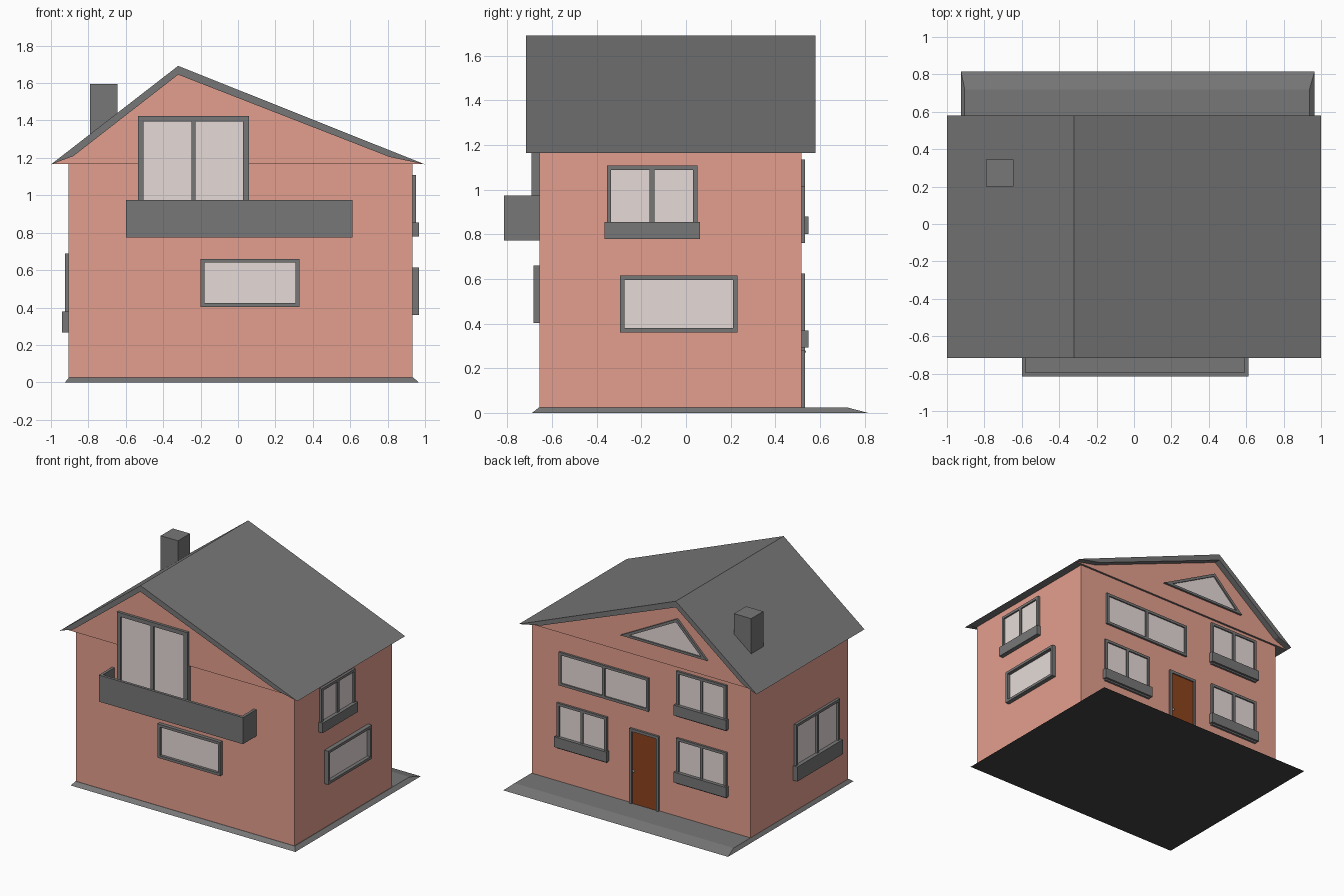
import bpy, bmesh
from mathutils import Vector

if "Cube" in bpy.data.objects:
    bpy.data.objects.remove(bpy.data.objects["Cube"])


def material(name, rgb):
    m = bpy.data.materials.new(name)
    m.diffuse_color = (*rgb, 1)
    m.use_nodes = True
    m.node_tree.nodes["Principled BSDF"].inputs["Base Color"].default_value = m.diffuse_color
    return m


SALMON = material("salmon_wall", (0.775, 0.345, 0.268))
GREY = material("dark_grey", (0.185, 0.185, 0.185))
GLASS = material("pale_glass", (0.79, 0.71, 0.685))
BROWN = material("brown_door", (0.27, 0.056, 0.012))
METAL = material("light_metal", (0.6, 0.6, 0.6))
BLACK = material("black_underside", (0.055, 0.055, 0.055))

# Outer wall planes
X0, X1, Y0, Y1 = -0.905, 0.934, -0.656, 0.517

# Map (along wall, height, outward distance) to world space for each wall
SIDES = {
    "front": lambda u, v, w: (u, Y0 - w, v),
    "back": lambda u, v, w: (u, Y1 + w, v),
    "right": lambda u, v, w: (X1 + w, u, v),
    "left": lambda u, v, w: (X0 - w, u, v),
}


def finish(bm, name, *mats):
    bmesh.ops.recalc_face_normals(bm, faces=bm.faces)
    me = bpy.data.meshes.new(name)
    bm.to_mesh(me)
    bm.free()
    for m in mats:
        me.materials.append(m)
    ob = bpy.data.objects.new(name, me)
    bpy.context.collection.objects.link(ob)
    return ob


def loft(bm, low, high):
    """Closed solid between two matching outlines."""
    a = [bm.verts.new(p) for p in low]
    b = [bm.verts.new(p) for p in high]
    n = len(a)
    bm.faces.new(a)
    bm.faces.new(b[::-1])
    for i in range(n):
        j = (i + 1) % n
        bm.faces.new((a[i], b[i], b[j], a[j]))


def rect(x0, x1, y0, y1):
    return [(x0, y0), (x1, y0), (x1, y1), (x0, y1)]


def solid(name, mat, low, high):
    bm = bmesh.new()
    loft(bm, low, high)
    return finish(bm, name, mat)


def block(name, mat, x0, x1, y0, y1, z0, z1):
    r = rect(x0, x1, y0, y1)
    return solid(name, mat, [(*p, z0) for p in r], [(*p, z1) for p in r])


def plate(name, mat, side, outline, w0, w1):
    f = SIDES[side]
    return solid(name, mat, [f(*p, w0) for p in outline], [f(*p, w1) for p in outline])


def frame(name, side, outer, inner, w1, w0=0.0, bars=()):
    """Raised border between two outlines, plus optional mullions."""
    f = SIDES[side]
    bm = bmesh.new()
    n = len(outer)
    vs = [[bm.verts.new(f(*p, w)) for p in ring]
          for ring, w in ((outer, w0), (outer, w1), (inner, w1), (inner, w0))]
    for k in range(4):
        a, b = vs[k], vs[(k + 1) % 4]
        for i in range(n):
            j = (i + 1) % n
            bm.faces.new((a[i], a[j], b[j], b[i]))
    for r in bars:
        loft(bm, [f(*p, w0) for p in r], [f(*p, w1) for p in r])
    return finish(bm, name, GREY)


def window(name, side, u0, u1, v0, v1, depth, t=0.02, split=False, sill=None, pane=0.006):
    bars = []
    if split:
        c = (u0 + u1) / 2
        bars = [rect(c - 0.011, c + 0.011, v0 + t, v1 - t)]
    inner = rect(u0 + t, u1 - t, v0 + t, v1 - t)
    frame(name + "_frame", side, rect(u0, u1, v0, v1), inner, depth, bars=bars)
    plate(name + "_glass", GLASS, side, inner, 0.0, pane)
    if sill:
        s0, s1, out = sill
        plate(name + "_sill", GREY, side, rect(u0 - 0.01, u1 + 0.01, s0, s1), 0.0, out)


# Base slab with sloping edges, a deeper apron at the back and a black underside
ob = solid("base_slab", GREY,
           [(*p, 0.0) for p in rect(-0.925, 0.966, -0.69, 0.816)],
           [(*p, 0.025) for p in rect(X0, 0.938, -0.658, 0.72)])
ob.data.materials.append(BLACK)
for p in ob.data.polygons:
    p.material_index = 1 if p.normal.z < -0.9 else 0

# House body
block("walls", SALMON, X0, X1, Y0, Y1, 0.02, 1.166)

# Gable block, grey on its underside where it forms the soffit
bm = bmesh.new()
gable = [(-0.995, 1.166), (0.995, 1.166), (0.81, 1.208), (-0.32, 1.65), (-0.88, 1.213)]
loft(bm, [(x, -0.672, z) for x, z in gable], [(x, 0.533, z) for x, z in gable])
ob = finish(bm, "gable", SALMON, GREY)
for p in ob.data.polygons:
    p.material_index = 1 if abs(p.normal.z) > 0.5 else 0

# Uneven pitched roof
roof = [(-1, 1.165), (-0.32, 1.692), (1, 1.165), (0.81, 1.205), (-0.32, 1.645), (-0.88, 1.21)]
solid("roof", GREY, [(x, -0.716, z) for x, z in roof], [(x, 0.58, z) for x, z in roof])

# Chimney
block("chimney", GREY, -0.79, -0.645, 0.20, 0.345, 1.2, 1.595)

# Balcony: floor, front rail and two end rails
block("balcony_floor", GREY, -0.6, 0.613, -0.816, Y0, 0.773, 0.80)
block("balcony_front", GREY, -0.6, 0.613, -0.816, -0.795, 0.773, 0.975)
for name, x in (("left", -0.6), ("right", 0.592)):
    block("balcony_end_" + name, GREY, x, x + 0.021, -0.80, Y0, 0.773, 0.975)

# Front openings
window("balcony_door", "front", -0.535, 0.058, 0.79, 1.425, 0.036, 0.03, True, pane=0.023)
window("front_window", "front", -0.20, 0.328, 0.403, 0.66, 0.027)

# Side windows
window("right_upper_window", "right", -0.355, 0.052, 0.80, 1.108, 0.018, split=True,
       sill=(0.78, 0.855, 0.034))
window("right_lower_window", "right", -0.295, 0.23, 0.36, 0.615, 0.033)
window("left_window", "left", -0.53, -0.005, 0.29, 0.69, 0.02, split=True,
       sill=(0.267, 0.378, 0.036))

# Back windows
window("back_wide_window", "back", -0.055, 0.70, 0.762, 1.015, 0.016, split=True)
for name, u0, u1, v in (("upper", -0.71, -0.29, 0.79), ("lower", -0.71, -0.29, 0.28),
                        ("lower_far", 0.295, 0.715, 0.28)):
    window("back_" + name + "_window", "back", u0, u1, v, v + 0.345, 0.016, split=True,
           sill=(v + 0.012, v + 0.09, 0.032))

# Triangular gable window
tri = [Vector(p) for p in ((0.17, 1.29), (-0.305, 1.54), (-0.56, 1.29))]
centre = Vector((-0.275, 1.393))
inner = [centre + (p - centre) * 0.83 for p in tri]
frame("gable_window_frame", "back", tri, inner, 0.032)
plate("gable_window_glass", GLASS, "back", inner, 0.014, 0.022)

# Back door with frame and knob
frame("door_frame", "back", rect(-0.14, 0.105, 0.022, 0.595), rect(-0.119, 0.084, 0.022, 0.574), 0.016)
plate("door", BROWN, "back", rect(-0.119, 0.084, 0.022, 0.574), 0.0, 0.007)
bm = bmesh.new()
bmesh.ops.create_uvsphere(bm, u_segments=10, v_segments=6, radius=0.008)
bmesh.ops.translate(bm, verts=bm.verts, vec=(0.07, Y1 + 0.012, 0.275))
finish(bm, "door_knob", METAL)
